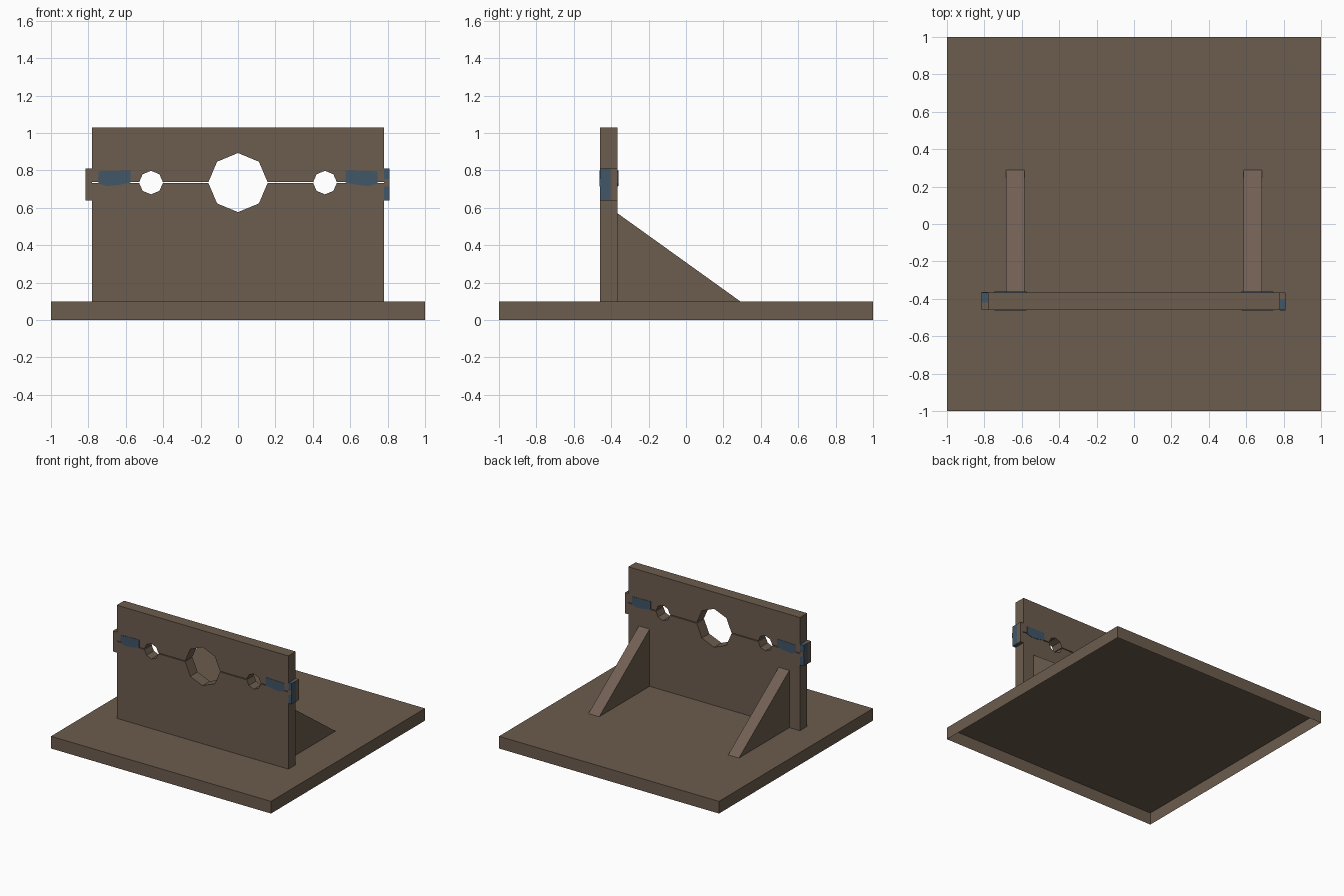
import bpy, bmesh, math

if "Cube" in bpy.data.objects:
    bpy.data.objects.remove(bpy.data.objects["Cube"])


def material(name, rgb):
    m = bpy.data.materials.new(name)
    m.diffuse_color = (*rgb, 1.0)
    m.use_nodes = True
    m.node_tree.nodes["Principled BSDF"].inputs["Base Color"].default_value = m.diffuse_color
    return m


WOOD = material("brown_wood", (0.150, 0.107, 0.076))
WORN = material("worn_brown_wood", (0.165, 0.114, 0.084))
IRON = material("blue_iron", (0.053, 0.092, 0.140))


def prism(name, points, axis, lo, hi, mats, drop_below=None, rule=None):
    """Extrude a 2D profile along x (profile y,z) or y (profile x,z)."""
    def place(p, t):
        return (t, p[0], p[1]) if axis == 'x' else (p[0], t, p[1])
    bm = bmesh.new()
    a = [bm.verts.new(place(p, lo)) for p in points]
    b = [bm.verts.new(place(p, hi)) for p in points]
    n = len(points)
    bm.faces.new(a)
    bm.faces.new(b[::-1])
    for i in range(n):
        j = (i + 1) % n
        bm.faces.new((a[i], b[i], b[j], a[j]))
    bmesh.ops.recalc_face_normals(bm, faces=bm.faces[:])
    bm.normal_update()
    if rule:
        for f in bm.faces:
            f.material_index = rule(f)
    # leave out hidden undersides
    if drop_below is not None:
        under = [f for f in bm.faces
                 if f.normal.z < -0.99 and f.calc_center_median().z < drop_below]
        bmesh.ops.delete(bm, geom=under, context='FACES')
    me = bpy.data.meshes.new(name)
    bm.to_mesh(me)
    bm.free()
    for m in mats:
        me.materials.append(m)
    ob = bpy.data.objects.new(name, me)
    bpy.context.collection.objects.link(ob)
    return ob


def rect(x0, x1, z0, z1):
    return [(x0, z0), (x1, z0), (x1, z1), (x0, z1)]


FRONT, BACK = -0.46, -0.365     # board faces
FLOOR, SEAM, TOP = 0.10, 0.735, 1.03
HALF = 0.78

# platform, open underneath
prism("platform", rect(-1, 1, 0, FLOOR), 'y', -1, 1, [WOOD], drop_below=0.01)


# board halves with half-octagon notches for neck and wrists
def seam_edge(side):
    z = SEAM + side * 0.003
    pts = [(-HALF, z)]
    for cx, r in ((-0.465, 0.063), (0, 0.158), (0.465, 0.063)):
        for k in range(5):
            a = math.pi - k * math.pi / 4
            dz = r * math.sin(a)
            pts.append((cx + r * math.cos(a), SEAM + side * max(dz, 0.003)))
    pts.append((HALF, z))
    return pts


prism("lower_board", seam_edge(-1) + [(HALF, FLOOR), (-HALF, FLOOR)],
      'y', FRONT, BACK, [WOOD], drop_below=0.11)
prism("upper_board", seam_edge(1) + [(HALF, TOP), (-HALF, TOP)],
      'y', FRONT, BACK, [WOOD])

# triangular braces behind the board, sloped face slightly lighter
for side, label in ((-1, "left"), (1, "right")):
    x0, x1 = sorted((side * 0.586, side * 0.684))
    prism(label + "_brace", [(BACK, FLOOR), (0.29, FLOOR), (BACK, 0.57)],
          'x', x0, x1, [WOOD, WORN], drop_below=0.11,
          rule=lambda f: 1 if f.normal.z > 0.3 else 0)

# iron straps across the seam, front and back
STRAP = [(0.575, 0.80), (0.745, 0.795), (0.745, 0.73),
         (0.70, 0.716), (0.64, 0.722), (0.575, 0.735)]
for side, label in ((-1, "left"), (1, "right")):
    pts = [(side * x, z) for x, z in STRAP]
    prism(label + "_front_strap", pts, 'y', FRONT - 0.003, FRONT, [IRON])
    prism(label + "_back_strap", pts, 'y', BACK, BACK + 0.003, [IRON])

# end clasps: part iron, part wood; iron is at the back on the left, front on the right
Z0, Z1 = 0.64, 0.81
for label, x0, x1, split, iron_front in (("left", -0.815, -HALF, -0.42, False),
                                         ("right", HALF, 0.81, -0.405, True)):
    prism(label + "_clasp_front", rect(x0, x1, Z0, Z1), 'y', FRONT, split,
          [IRON if iron_front else WOOD])
    prism(label + "_clasp_back", rect(x0, x1, Z0, Z1), 'y', split, BACK,
          [WOOD if iron_front else IRON])
# wooden band on the iron faces of the clasps
prism("right_clasp_band", rect(HALF, 0.81, 0.715, 0.755), 'y',
      FRONT - 0.002, FRONT, [WOOD])
prism("left_clasp_band", rect(-0.815, -HALF, 0.715, 0.755), 'y',
      BACK, BACK + 0.002, [WOOD])
